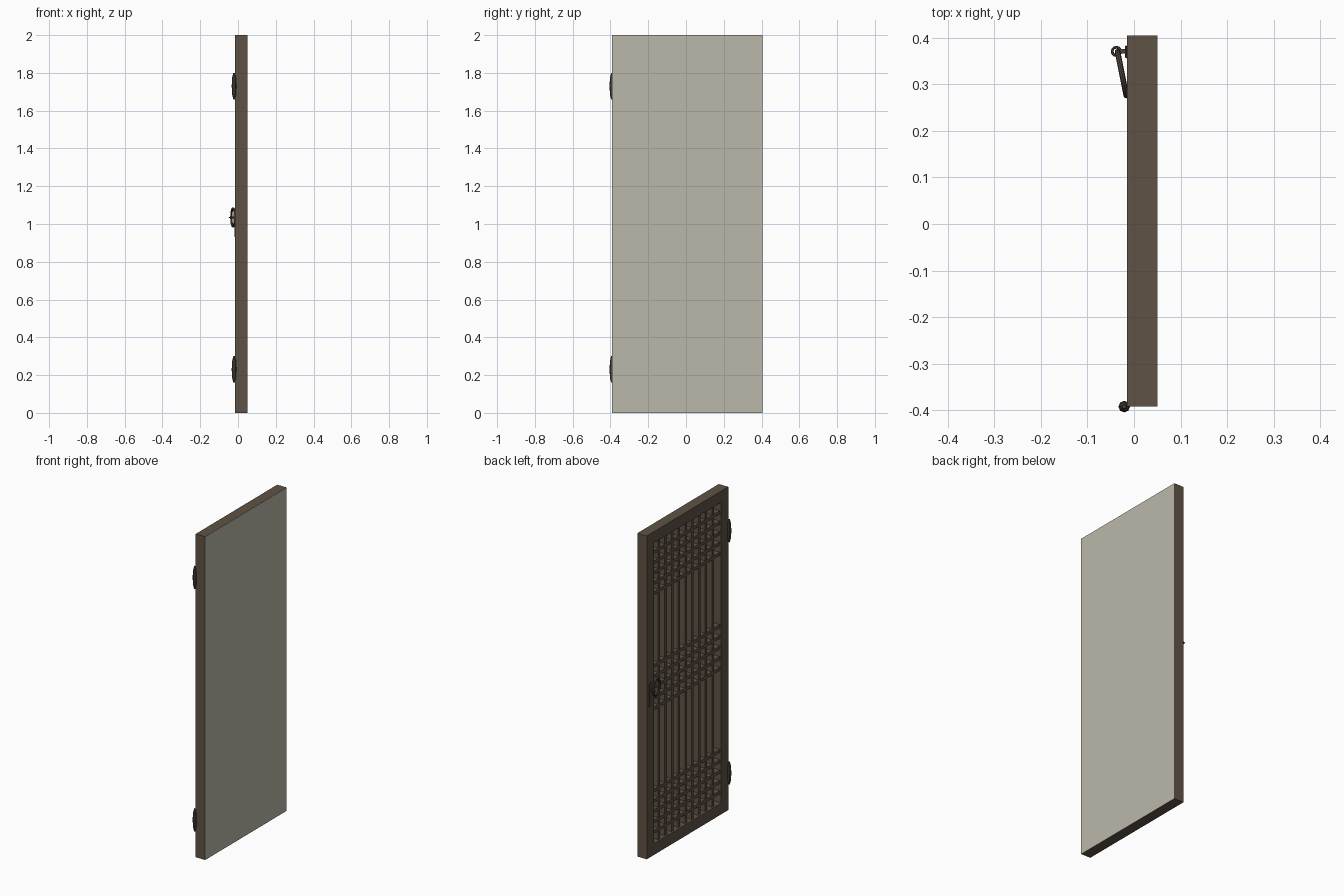
import bpy, bmesh, math
from mathutils import Vector

if "Cube" in bpy.data.objects:
    bpy.data.objects.remove(bpy.data.objects["Cube"])


def mat(name, rgb):
    m = bpy.data.materials.new(name)
    m.diffuse_color = (*rgb, 1)
    m.use_nodes = True
    m.node_tree.nodes["Principled BSDF"].inputs["Base Color"].default_value = m.diffuse_color
    return m


WOOD = mat("brown wood", (0.115, 0.086, 0.060))
PAPER = mat("grey paper", (0.50, 0.48, 0.40))
METAL = mat("dark iron", (0.075, 0.060, 0.045))


def boxes(name, spans, material, bevel=0):
    """One object made of boxes given as (x0, x1, y0, y1, z0, z1)."""
    bm = bmesh.new()
    for x0, x1, y0, y1, z0, z1 in spans:
        vs = bmesh.ops.create_cube(bm, size=1)["verts"]
        for v in vs:
            v.co = (x1 if v.co.x > 0 else x0,
                    y1 if v.co.y > 0 else y0,
                    z1 if v.co.z > 0 else z0)
    me = bpy.data.meshes.new(name)
    bm.to_mesh(me)
    bm.free()
    ob = bpy.data.objects.new(name, me)
    bpy.context.collection.objects.link(ob)
    me.materials.append(material)
    if bevel:
        b = ob.modifiers.new("bevel", 'BEVEL')
        b.width, b.segments = bevel, 1
    return ob


def ring(name, centre, axis, major, minor, seg=20, sides=8):
    bpy.ops.mesh.primitive_torus_add(
        location=centre, major_radius=major, minor_radius=minor,
        major_segments=seg, minor_segments=sides,
        rotation=Vector(axis).to_track_quat('Z', 'Y').to_euler())
    ob = bpy.context.object
    ob.name = name
    ob.data.materials.append(METAL)
    bpy.ops.object.shade_smooth_by_angle()
    return ob


FRONT, BACK = -0.015, 0.049
Y0, Y1 = -0.392, 0.405
STILE, RAIL = 0.07, 0.07
iy0, iy1, iz0, iz1 = Y0 + STILE, Y1 - STILE, RAIL, 2 - RAIL

# outer frame: two stiles and two rails
boxes("door_frame", [
    (FRONT, BACK, Y0, iy0, 0, 2), (FRONT, BACK, iy1, Y1, 0, 2),
    (FRONT, BACK, iy0, iy1, 0, iz0), (FRONT, BACK, iy0, iy1, iz1, 2)], WOOD)

# paper sheet over the whole back
boxes("paper_sheet", [(BACK - 0.0005, 0.05, Y0, Y1, 0.0, 2.0)], PAPER)

# vertical lattice bars
n, hw = 9, 0.010
pitch = (iy1 - iy0) / (n + 1)
boxes("vertical_bars", [(-0.004, 0.046, iy0 + pitch * k - hw, iy0 + pitch * k + hw, iz0, iz1)
                        for k in range(1, n + 1)], WOOD)

# horizontal lattice bars in three bands
zs = [iz0 + 0.064 * k for k in range(1, 6)]
zs += [iz1 - 0.064 * k for k in range(1, 6)]
zs += [1.03 + 0.066 * k for k in range(-2, 3)]
boxes("horizontal_bars", [(-0.006, 0.044, iy0, iy1, z - hw, z + hw) for z in zs], WOOD)

# spindle-shaped hinges
for name, zc in (("lower_hinge", 0.23), ("upper_hinge", 1.73)):
    bm = bmesh.new()
    prof = [(-0.07, 0.004), (-0.045, 0.010), (0, 0.0125), (0.045, 0.010), (0.07, 0.004)]
    rows = [[bm.verts.new((-0.021 + r * math.cos(a * math.pi / 4 + math.pi / 2),
                           -0.3925 + r * math.sin(a * math.pi / 4 + math.pi / 2), zc + z))
             for a in range(8)] for z, r in prof]
    for lo, hi in zip(rows, rows[1:]):
        for i in range(8):
            j = (i + 1) % 8
            bm.faces.new((lo[i], lo[j], hi[j], hi[i]))
    bm.faces.new(rows[0][::-1])
    bm.faces.new(rows[-1])
    me = bpy.data.meshes.new(name)
    bm.to_mesh(me)
    bm.free()
    me.materials.append(METAL)
    bpy.context.collection.objects.link(bpy.data.objects.new(name, me))

# handle: back plate, eye with stem, hanging ring leaning on the door
boxes("handle_plate", [(-0.019, -0.0145, 0.356, 0.384, 0.93, 1.08)], METAL, 0.002)
boxes("handle_stem", [(-0.03, -0.015, 0.366, 0.376, 1.03, 1.04)], METAL)
ring("handle_eye", (-0.038, 0.371, 1.035), (0, 0, 1), 0.009, 0.003, 12, 6)
d = Vector((0.018, -0.09, 0)).normalized()
ring("handle_ring", (-0.026, 0.323, 1.035), d.cross(Vector((0, 0, 1))), 0.048, 0.006)
